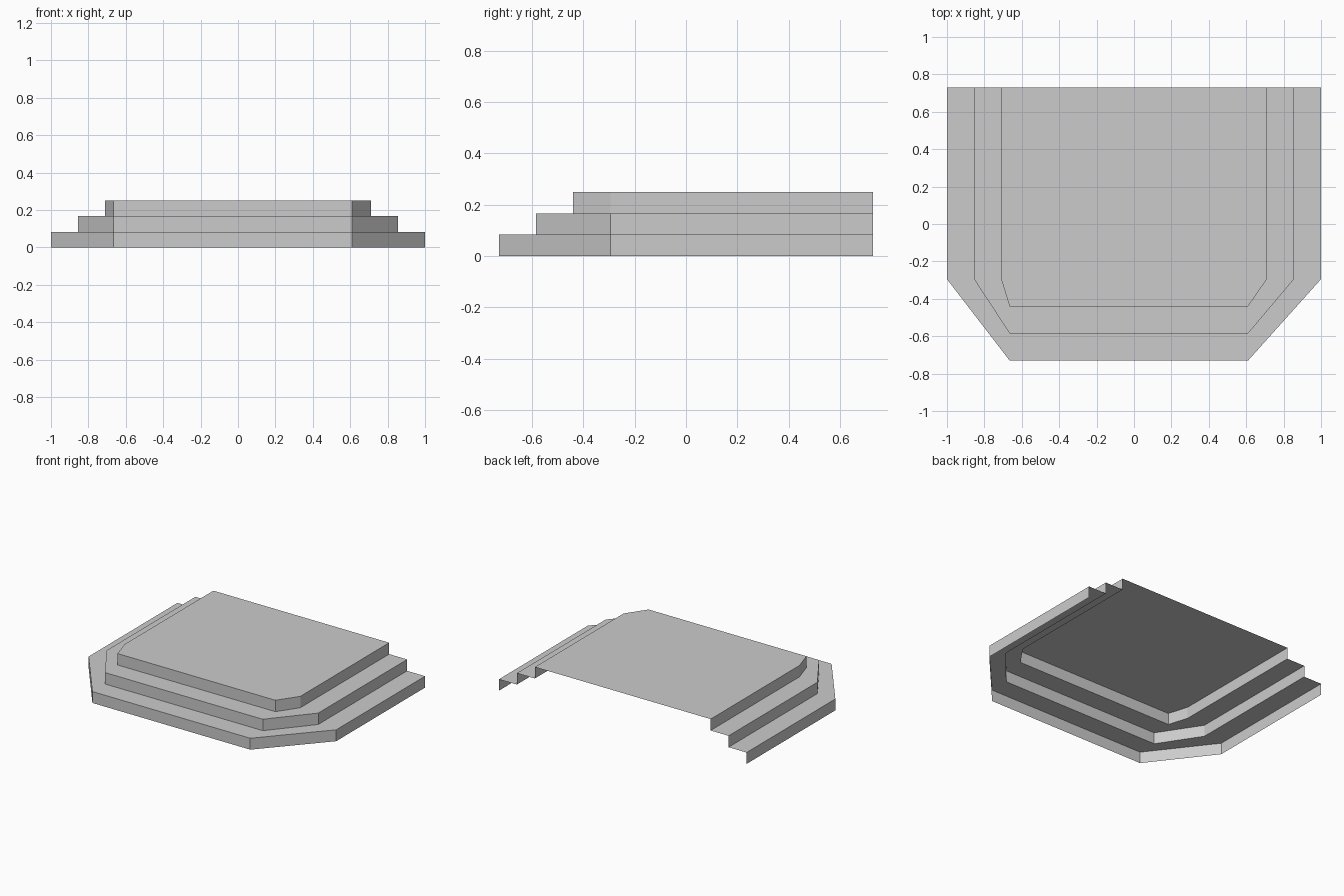
import bpy
import bmesh

cube = bpy.data.objects.get("Cube")
if cube:
    bpy.data.objects.remove(cube, do_unlink=True)

stone = bpy.data.materials.new("grey_stone")
stone.use_nodes = True
colour = (0.6, 0.6, 0.6, 1.0)
stone.diffuse_color = colour
stone.node_tree.nodes["Principled BSDF"].inputs["Base Color"].default_value = colour

BACK, SHOULDER = 0.73, -0.295
RISE, GOING = 0.25 / 3, 0.145


def outline(level):
    """Open plan path of one step, from back right round the front to back left."""
    half = 1 - GOING * level
    front = -BACK + GOING * level
    return [(-half, BACK), (-half, SHOULDER), (-0.665, front),
            (0.61, front), (half, SHOULDER), (half, BACK)]


def strip(bm, lower, upper):
    """Join two paths with a band of quads."""
    for i in range(len(lower) - 1):
        bm.faces.new((lower[i], lower[i + 1], upper[i + 1], upper[i]))


# Each step is an open shell: a riser band, then a tread or the top floor
names = ["bottom_step", "middle_step", "top_platform"]
for level, name in enumerate(names):
    bm = bmesh.new()

    def path(plan, z):
        return [bm.verts.new((x, y, z)) for x, y in plan]

    top = RISE * (level + 1)
    foot = path(outline(level), RISE * level)
    edge = path(outline(level), top)
    strip(bm, foot, edge)
    if level < len(names) - 1:
        strip(bm, edge, path(outline(level + 1), top))
    else:
        bm.faces.new(edge)

    mesh = bpy.data.meshes.new(name)
    bm.to_mesh(mesh)
    bm.free()
    mesh.materials.append(stone)
    bpy.context.collection.objects.link(bpy.data.objects.new(name, mesh))
